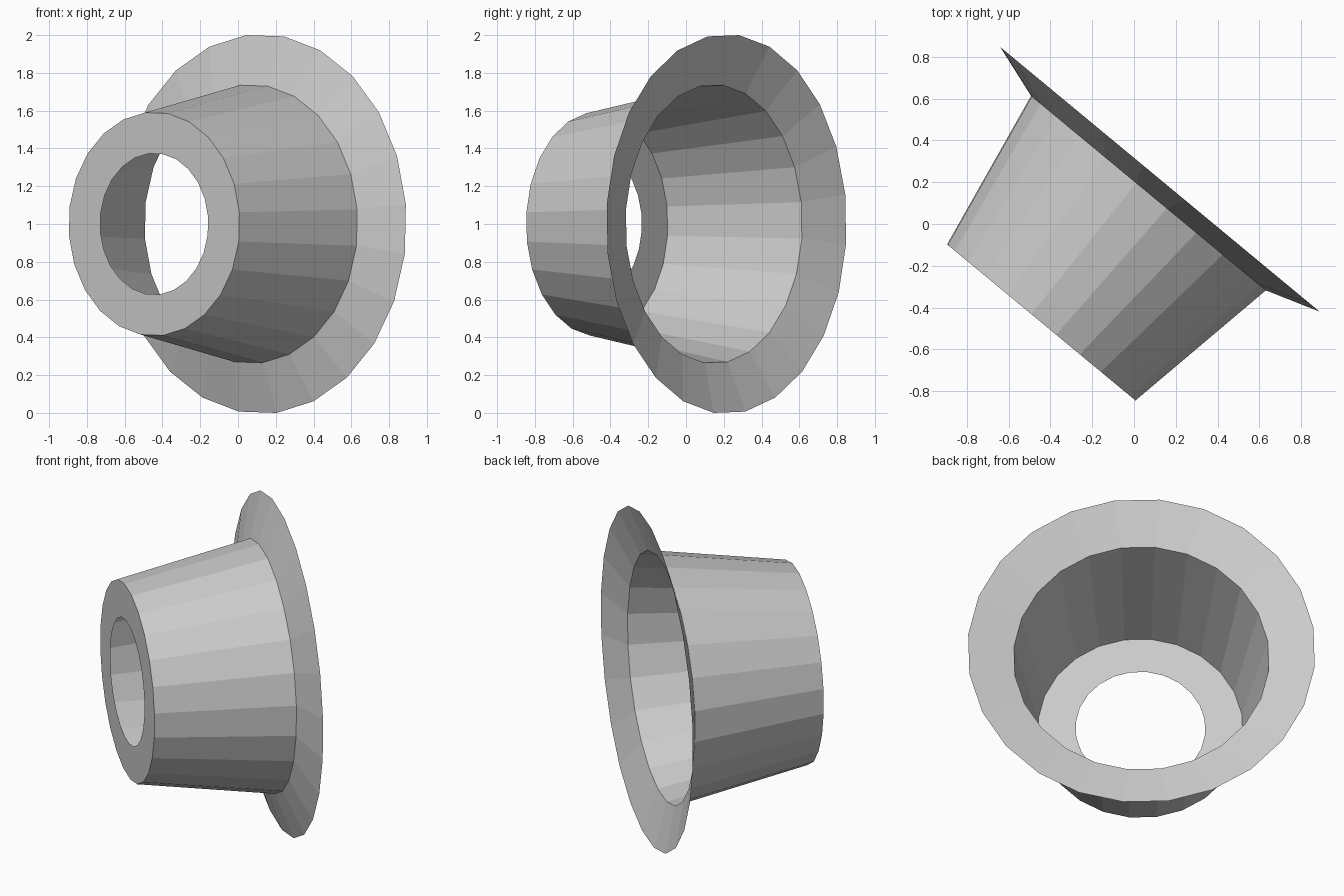
import bpy, bmesh
from math import sin, cos, radians
from mathutils import Matrix, Vector

if "Cube" in bpy.data.objects:
    bpy.data.objects.remove(bpy.data.objects["Cube"])

SIDES = 24
PHASE = 9.0          # degrees, first corner measured from straight up

# Profile along the axis: (distance from rim plane, radius)
PROFILE = [
    (0.0, 1.0055),   # outer edge of the flared rim
    (0.086, 0.739),  # neck where the rim meets the cone
    (0.89, 0.593),   # small end of the cone
    (0.89, 0.375),   # hole in the end plate
]


def revolve(name, profile, matrix):
    """Open thin shell of flat faces swept around local z."""
    bm = bmesh.new()
    rings = []
    for d, r in profile:
        ring = []
        for k in range(SIDES):
            a = radians(PHASE + 360 * k / SIDES)
            ring.append(bm.verts.new((r * sin(a), r * cos(a), d)))
        rings.append(ring)
    for lower, upper in zip(rings, rings[1:]):
        for k in range(SIDES):
            n = (k + 1) % SIDES
            # wound so that normals point outward, away from the axis
            bm.faces.new((lower[n], lower[k], upper[k], upper[n]))
    bm.transform(matrix)
    mesh = bpy.data.meshes.new(name)
    bm.to_mesh(mesh)
    bm.free()
    obj = bpy.data.objects.new(name, mesh)
    bpy.context.collection.objects.link(obj)
    return obj


# Horizontal axis turned towards the front left
side = Vector((0.77, -0.638, 0)).normalized()
up = Vector((0, 0, 1))
axis = side.cross(up)
frame = Matrix((side * 0.993, up, axis)).transposed().to_4x4()
frame.translation = (0.124, 0.214, 1.0)

# Flared cup with pierced end plate
revolve("flared_cup", PROFILE, frame)
